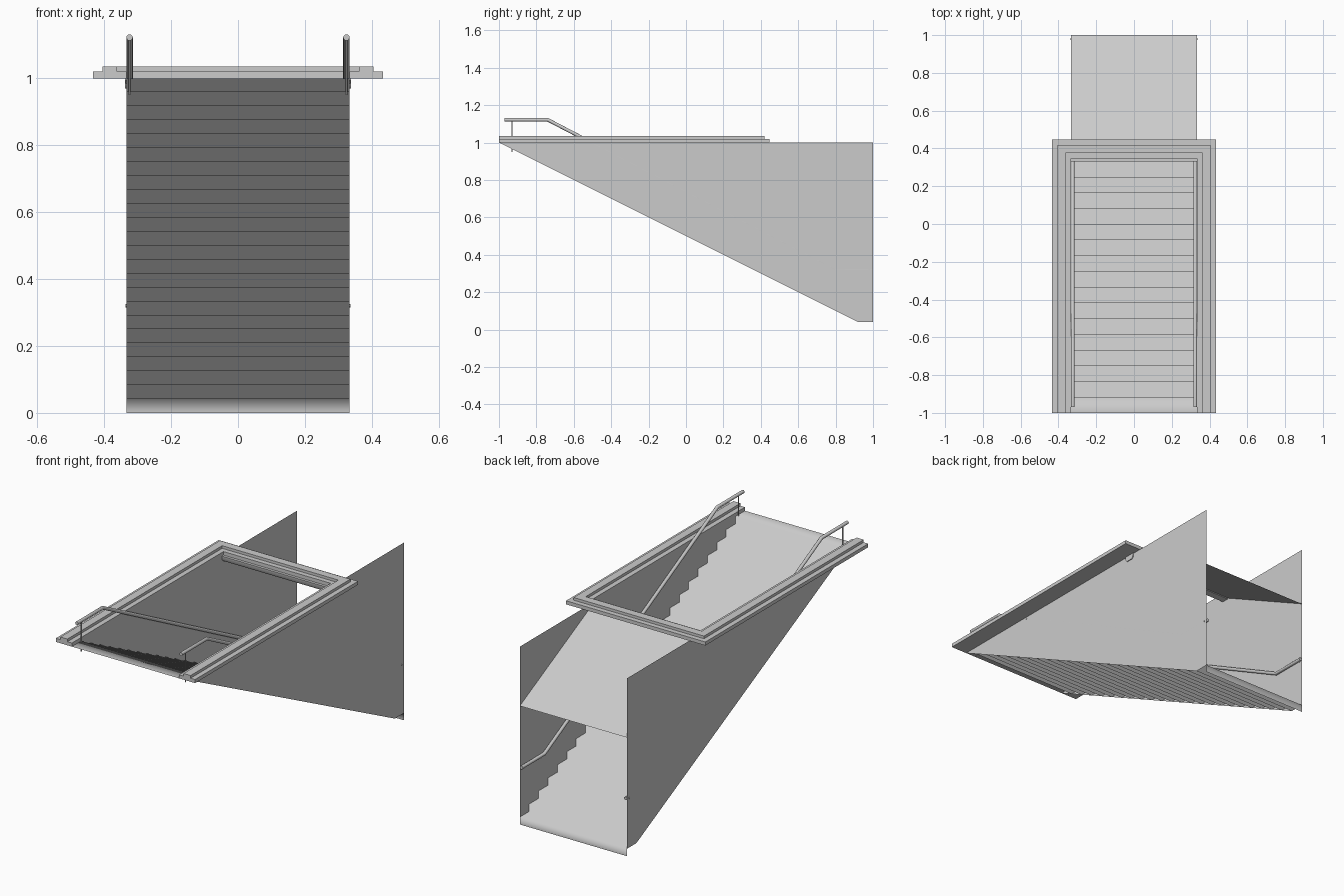
import bpy, bmesh, math
from mathutils import Vector

if "Cube" in bpy.data.objects:
    bpy.data.objects.remove(bpy.data.objects["Cube"])

W = 1 / 3          # half width of the stairwell
BACK = 0.347       # back edge of the opening
N = 24             # number of steps
RUN, RISE = 2 / N, 1 / N


def make_object(name, verts, faces, smooth=None):
    me = bpy.data.meshes.new(name)
    me.from_pydata(verts, [], faces)
    bm = bmesh.new()
    bm.from_mesh(me)
    bmesh.ops.recalc_face_normals(bm, faces=bm.faces)
    bm.to_mesh(me)
    bm.free()
    ob = bpy.data.objects.new(name, me)
    bpy.context.collection.objects.link(ob)
    if smooth is not None:
        bpy.context.view_layer.objects.active = ob
        ob.select_set(True)
        bpy.ops.object.shade_smooth_by_angle(angle=math.radians(smooth))
        ob.select_set(False)
    return ob


def loft(name, rings, closed, smooth=None):
    """Join equal-length point rings; closed rings also get end caps."""
    n = len(rings[0])
    verts = [p for r in rings for p in r]
    faces = [(k * n + i, k * n + (i + 1) % n, (k + 1) * n + (i + 1) % n, (k + 1) * n + i)
             for k in range(len(rings) - 1) for i in range(n if closed else n - 1)]
    if closed:
        faces += [tuple(range(n)), tuple(range((len(rings) - 1) * n, len(rings) * n))]
    return make_object(name, verts, faces, smooth)


def extrude_x(name, profile, half, closed, smooth=None):
    return loft(name, [[(x, y, z) for y, z in profile] for x in (-half, half)], closed, smooth)


def tube(name, path, radius, res=4):
    cu = bpy.data.curves.new(name, 'CURVE')
    cu.dimensions = '3D'
    cu.bevel_depth = radius
    cu.bevel_resolution = res
    cu.use_fill_caps = True
    sp = cu.splines.new('POLY')
    sp.points.add(len(path) - 1)
    for p, co in zip(sp.points, path):
        p.co = (*co, 1)
    ob = bpy.data.objects.new(name, cu)
    bpy.context.collection.objects.link(ob)
    bpy.context.view_layer.objects.active = ob
    ob.select_set(True)
    bpy.ops.object.convert(target='MESH')
    bpy.ops.object.shade_smooth_by_angle(angle=math.radians(40))
    ob.select_set(False)
    return ob


# staircase: open stepped sheet, softly shaded
steps = [(-1, 1)]
for i in range(N):
    y, z = -1 + (i + 1) * RUN, 1 - i * RISE
    steps += [(y, z), (y, z - RISE)]
extrude_x("stairs", steps, W, False, smooth=180)

# sloping ceiling above the lower flight
extrude_x("sloped_ceiling", [(W, 1), (1, 2 / 3)], W, False)

# rounded lintel under the back of the curb
extrude_x("lintel", [(0.332, 1.0), (0.334, 0.98), (0.342, 0.97), (0.384, 0.97),
                     (0.392, 0.98), (0.394, 1.0)], 0.338, True, smooth=50)

# stepped curb running round three sides of the opening
curb = [(0, 1), (0, 1.02), (0.028, 1.02), (0.028, 1.035),
        (0.072, 1.035), (0.072, 1.02), (0.1, 1.02), (0.1, 1)]
corners = [(-1, 0), (-1, 1), (1, 1), (1, 0)]
loft("curb", [[(s * (W + d), BACK + d if back else -1, z) for d, z in curb]
              for s, back in corners], True)

# handrail path in the y-z plane
rail = [(-0.97, 1.122), (-0.74, 1.122), (0.797, 0.322), (1.0, 0.322)]

for s, side in ((-1, "left"), (1, "right")):
    # side wall
    make_object(side + "_wall", [(s * W, y, z) for y, z in
                [(-1, 1), (1, 1), (1, RISE), (1 - RUN, RISE)]], [(0, 1, 2, 3)])
    # handrail
    x = s * 0.324
    tube(side + "_handrail", [(x, y, z) for y, z in rail], 0.0095)
    # top post
    tube(side + "_post", [(x, -0.93, 1.122), (x, -0.93, 0.95)], 0.003, 2)
    # wall brackets
    for k, (y, z) in enumerate([(-0.5, 0.99), (0.98, 0.32)]):
        tube(f"{side}_bracket_{k + 1}", [(x, y, z), (s * 0.336, y, z)], 0.005, 2)
